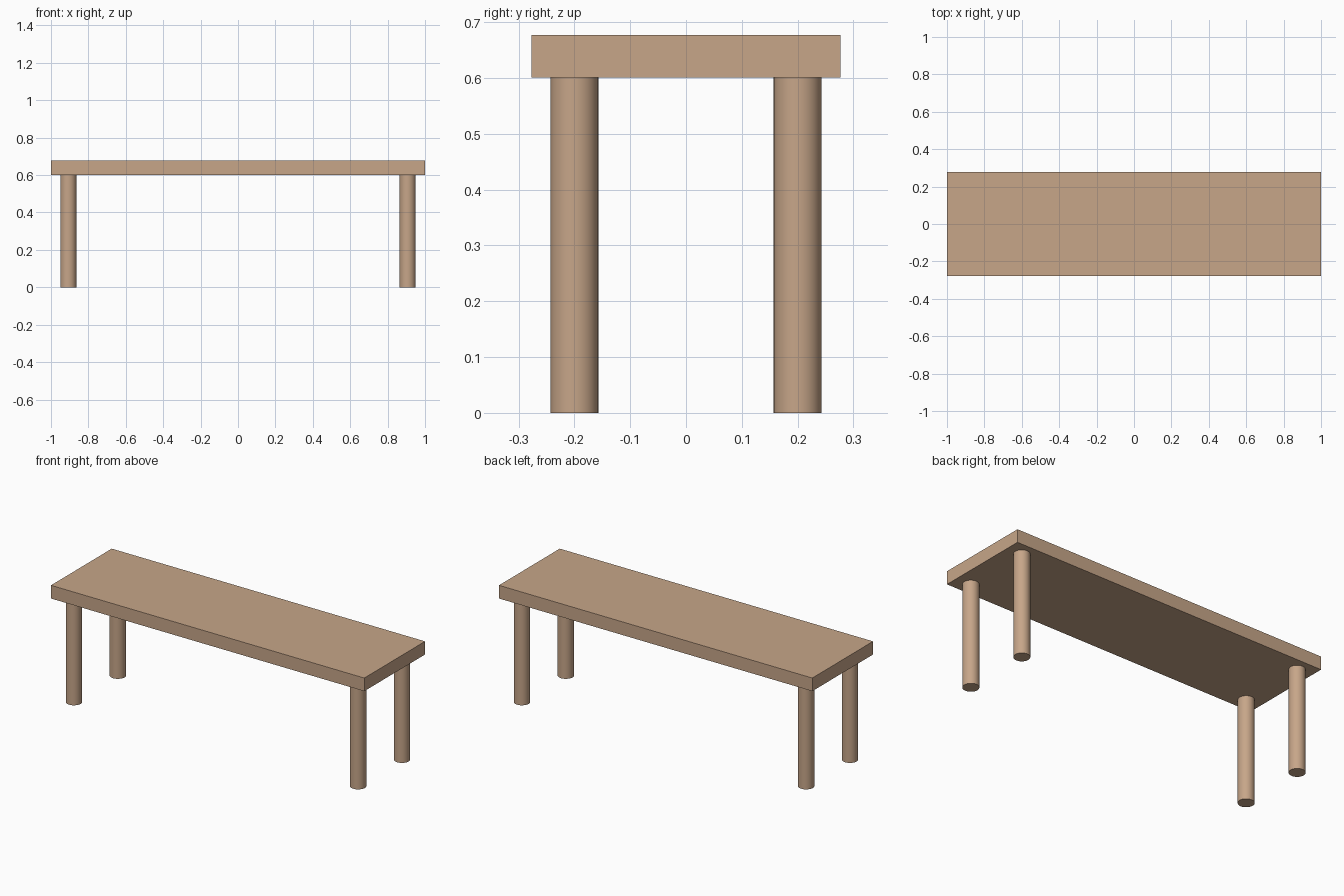
import bpy, math

if "Cube" in bpy.data.objects:
    bpy.data.objects.remove(bpy.data.objects["Cube"])

wood = bpy.data.materials.new("wood")
wood.diffuse_color = (0.57, 0.38, 0.25, 1)
wood.use_nodes = True
wood.node_tree.nodes["Principled BSDF"].inputs["Base Color"].default_value = wood.diffuse_color

LEG_H, TOP_Z = 0.601, 0.677

# Bench top: plain rectangular slab
bpy.ops.mesh.primitive_cube_add(size=1, location=(0, 0, (LEG_H + TOP_Z) / 2))
top = bpy.context.object
top.name = "bench_top"
top.scale = (2.0, 0.554, TOP_Z - LEG_H)
bpy.ops.object.transform_apply(location=False, rotation=False, scale=True)
top.data.materials.append(wood)

# Four round legs, one near each corner
for sy, depth_name in ((-1, "front"), (1, "back")):
    for sx, side_name in ((-1, "left"), (1, "right")):
        bpy.ops.mesh.primitive_cylinder_add(
            vertices=32, radius=0.043, depth=LEG_H,
            location=(sx * 0.907, sy * 0.2, LEG_H / 2))
        leg = bpy.context.object
        leg.name = f"{depth_name}_{side_name}_leg"
        leg.data.materials.append(wood)
        bpy.ops.object.shade_smooth_by_angle(angle=math.radians(30))
